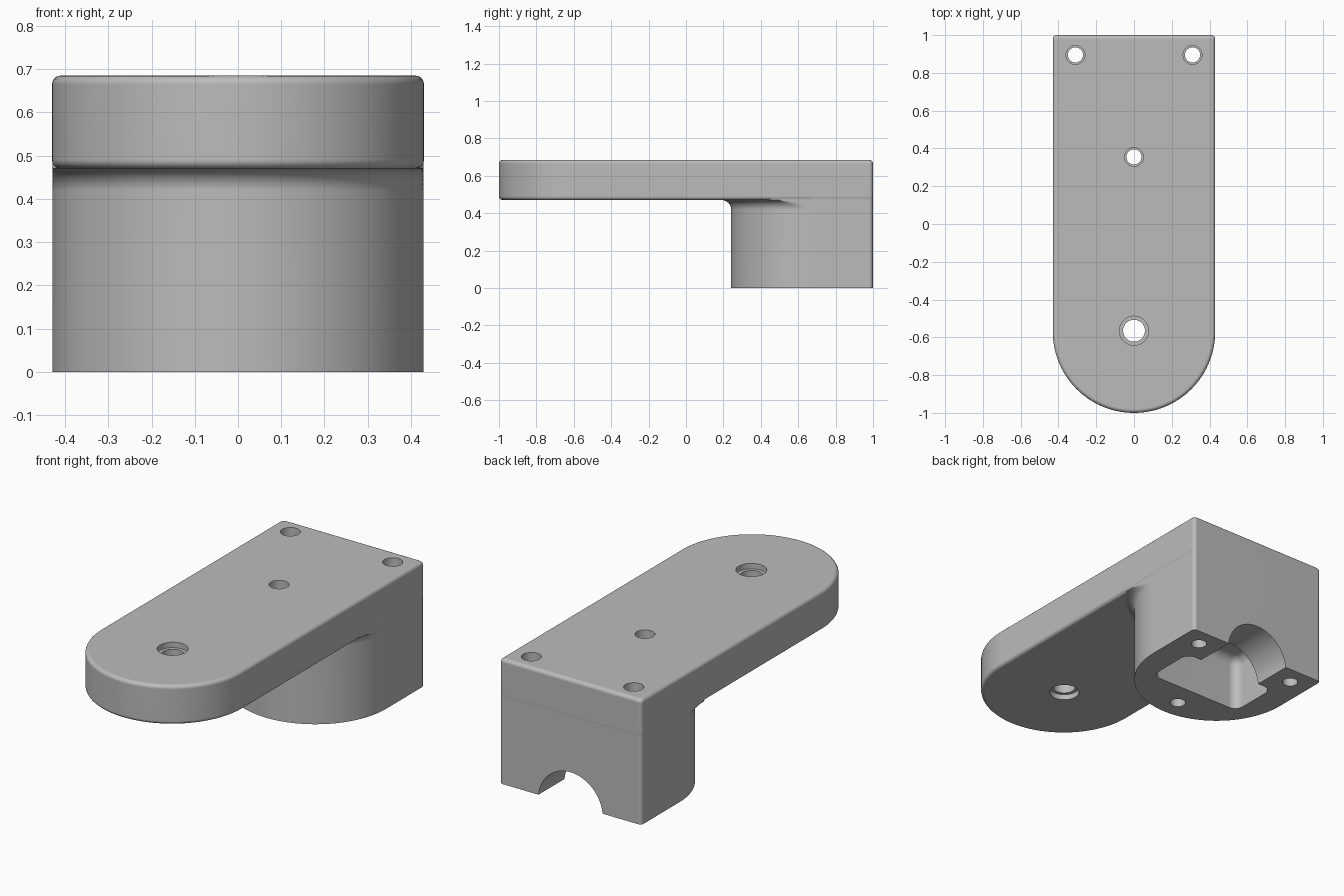
import bpy, bmesh, math

if "Cube" in bpy.data.objects:
    bpy.data.objects.remove(bpy.data.objects["Cube"], do_unlink=True)

HALF, TOP, UNDER = 0.43, 0.685, 0.47
EDGE, FILLET, ARC = 0.02, 0.05, 96

grey = bpy.data.materials.new("plain grey")
grey.use_nodes = True
grey.diffuse_color = (0.5, 0.5, 0.5, 1)
grey.node_tree.nodes["Principled BSDF"].inputs["Base Color"].default_value = (0.5, 0.5, 0.5, 1)


def make_object(name, bm):
    bmesh.ops.recalc_face_normals(bm, faces=bm.faces)
    mesh = bpy.data.meshes.new(name)
    bm.to_mesh(mesh)
    bm.free()
    mesh.materials.append(grey)
    obj = bpy.data.objects.new(name, mesh)
    bpy.context.collection.objects.link(obj)
    return obj


def outline(centre_y, radius, half, back, corner):
    """Round front, square back with softened corners, clamped to a width."""
    pts = []
    for i in range(ARC + 1):
        a = math.pi + math.pi * i / ARC
        x = max(-half, min(half, radius * math.cos(a)))
        pts.append((x, centre_y + radius * math.sin(a)))
    for side, start in ((1, 0), (-1, math.pi / 2)):
        for i in range(6):
            a = start + math.pi / 2 * i / 5
            pts.append((side * (half - corner) + corner * math.cos(a),
                        back - corner + corner * math.sin(a)))
    return pts


def loft(name, levels):
    """Skin a stack of (height, outline) levels and cap both ends."""
    bm = bmesh.new()
    rings = [[bm.verts.new((x, y, z)) for x, y in pts] for z, pts in levels]
    for low, high in zip(rings, rings[1:]):
        for i in range(len(low)):
            j = (i + 1) % len(low)
            bm.faces.new((low[i], low[j], high[j], high[i]))
    bm.faces.new(rings[0][::-1])
    bm.faces.new(rings[-1])
    return make_object(name, bm)


def turned(name, profile, x, y, segments=48):
    """Upright turned cutter from (radius, height) steps."""
    ring = [(math.cos(2 * math.pi * i / segments), math.sin(2 * math.pi * i / segments))
            for i in range(segments)]
    return loft(name, [(z, [(x + r * c, y + r * s) for c, s in ring]) for r, z in profile])


def boolean(target, other, operation):
    mod = target.modifiers.new(other.name, 'BOOLEAN')
    mod.operation, mod.solver, mod.object = operation, 'EXACT', other
    bpy.context.view_layer.objects.active = target
    bpy.ops.object.modifier_apply(modifier=mod.name)
    bpy.data.objects.remove(other, do_unlink=True)


# Arm: long plate with softened upper and lower rims
def arm_level(z, inset):
    return z, outline(-0.57, HALF - inset, HALF - inset, 1 - inset, EDGE)


steps = [math.pi / 2 * i / 5 for i in range(6)]
lower = [arm_level(UNDER + EDGE * (1 - math.cos(a)), EDGE * (1 - math.sin(a))) for a in steps]
upper = [arm_level(TOP - EDGE * (1 - math.cos(a)), EDGE * (1 - math.sin(a))) for a in reversed(steps)]
bracket = loft("bracket", lower + upper)

# Base: rounded post that flares into the underside of the arm
IN = HALF - 0.001


def base_level(z, flare):
    return z, outline(0.67, IN + flare, IN, 0.999, EDGE)


flares = [math.pi / 2 * i / 8 for i in range(9)]
base = loft("base", [base_level(0, 0)]
            + [base_level(UNDER - FILLET + FILLET * math.sin(a), FILLET * (1 - math.cos(a))) for a in flares]
            + [base_level(0.56, FILLET)])
boolean(bracket, base, 'UNION')

# Screw holes with deep head recesses
for x, y in ((-0.31, 0.895), (0.31, 0.895), (0, 0.355)):
    screw = [(0.04, -0.1), (0.04, 0.4), (0.05, 0.4), (0.05, 0.8)]
    boolean(bracket, turned("screw_hole", screw, x, y), 'DIFFERENCE')

# Pivot hole with a shallow recess on both sides
pivot = [(0.077, 0.4), (0.077, UNDER + 0.03), (0.058, UNDER + 0.03),
         (0.058, TOP - 0.03), (0.077, TOP - 0.03), (0.077, 0.8)]
boolean(bracket, turned("pivot_hole", pivot, 0, -0.565), 'DIFFERENCE')

# Rounded pocket in the underside of the base
bm = bmesh.new()
bmesh.ops.create_cube(bm, size=1)
for v in bm.verts:
    v.co = (v.co.x * 0.57, 0.632 + v.co.y * 0.285, 0.05 + v.co.z * 0.5)
bmesh.ops.bevel(bm, geom=bm.edges[:], offset=0.05, segments=6, profile=0.5, affect='EDGES')
boolean(bracket, make_object("pocket", bm), 'DIFFERENCE')

# Arched channel from the pocket out through the back
channel = turned("channel", [(0.195, -1.2), (0.195, -0.68)], 0, -0.02, 64)
for v in channel.data.vertices:
    x, y, z = v.co
    v.co = (x, -z, y)
channel.data.flip_normals()
bm = bmesh.new()
bm.from_mesh(channel.data)
bmesh.ops.recalc_face_normals(bm, faces=bm.faces)
bm.to_mesh(channel.data)
bm.free()
boolean(bracket, channel, 'DIFFERENCE')

# Smooth curved surfaces, crisp rims
bpy.ops.object.select_all(action='DESELECT')
bracket.select_set(True)
bpy.context.view_layer.objects.active = bracket
bpy.ops.object.shade_smooth_by_angle(angle=math.radians(35))
weighted = bracket.modifiers.new("flat_face_shading", 'WEIGHTED_NORMAL')
weighted.keep_sharp = True
